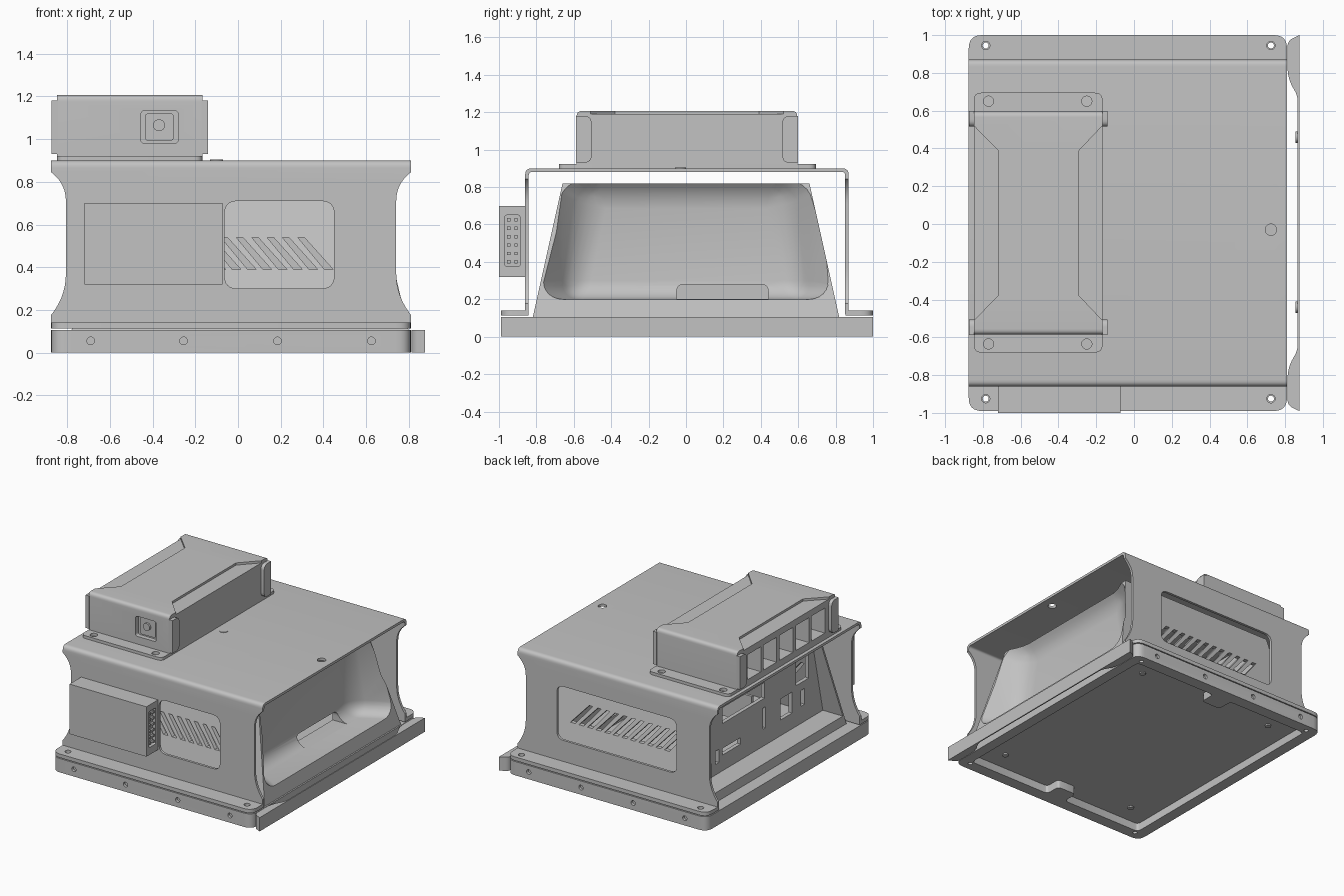
import bpy, bmesh, math
from mathutils import Vector

if "Cube" in bpy.data.objects:
    bpy.data.objects.remove(bpy.data.objects["Cube"], do_unlink=True)

grey = bpy.data.materials.new("light_grey")
grey.use_nodes = True
grey.diffuse_color = (0.54, 0.54, 0.54, 1)
bsdf = next(n for n in grey.node_tree.nodes if n.type == 'BSDF_PRINCIPLED')
bsdf.inputs["Base Color"].default_value = (0.54, 0.54, 0.54, 1)
parts = []


def rect(u0, u1, v0, v1):
    return [(u0, v0), (u1, v0), (u1, v1), (u0, v1)]


def rounded(points, radius, steps=6):
    """Soften every corner of a polygon; radius may be a list, one per corner."""
    out, n = [], len(points)
    radii = radius if isinstance(radius, list) else [radius] * n
    for i, r in enumerate(radii):
        p = Vector(points[i])
        if r == 0:
            out.append(tuple(p))
            continue
        a = p + (Vector(points[i - 1]) - p).normalized() * r
        b = p + (Vector(points[(i + 1) % n]) - p).normalized() * r
        for k in range(steps + 1):
            t = k / steps
            out.append(tuple(a * (1 - t) ** 2 + p * 2 * t * (1 - t) + b * t * t))
    return out


def circle(u, v, r, n=20):
    return [(u + r * math.cos(math.tau * i / n), v + r * math.sin(math.tau * i / n)) for i in range(n)]


def prism(name, axis, lo, hi, poly, far=None, bevel=0, keep=True):
    """Extrude a polygon along an axis, optionally to a different far polygon."""
    place = {'x': lambda u, v, w: (w, u, v), 'y': lambda u, v, w: (u, w, v), 'z': lambda u, v, w: (u, v, w)}[axis]
    bm = bmesh.new()
    a = [bm.verts.new(place(u, v, lo)) for u, v in poly]
    b = [bm.verts.new(place(u, v, hi)) for u, v in (far or poly)]
    bm.faces.new(a)
    bm.faces.new(b)
    for i in range(len(a)):
        bm.faces.new((a[i - 1], a[i], b[i], b[i - 1]))
    bmesh.ops.recalc_face_normals(bm, faces=bm.faces)
    if bevel:
        bmesh.ops.bevel(bm, geom=bm.edges[:], offset=bevel, segments=6, profile=0.5,
                        affect='EDGES', clamp_overlap=True)
    mesh = bpy.data.meshes.new(name)
    bm.to_mesh(mesh)
    bm.free()
    mesh.materials.append(grey)
    obj = bpy.data.objects.new(name, mesh)
    bpy.context.scene.collection.objects.link(obj)
    if keep:
        parts.append(obj)
    return obj


def cutter(axis, lo, hi, poly, far=None, bevel=0):
    obj = prism("cutter", axis, lo, hi, poly, far, bevel, keep=False)
    obj.hide_render = True
    return obj


def carve(obj, cutters):
    for c in cutters:
        m = obj.modifiers.new("cut", 'BOOLEAN')
        m.operation, m.solver, m.object = 'DIFFERENCE', 'EXACT', c
    dg = bpy.context.evaluated_depsgraph_get()
    mesh = bpy.data.meshes.new_from_object(obj.evaluated_get(dg))
    obj.modifiers.clear()
    obj.data = mesh
    for c in cutters:
        bpy.data.objects.remove(c, do_unlink=True)


X0, X1, Y0, Y1 = -0.875, 0.81, -0.99, 1.0
MID = (X0 + X1) / 2
corner_holes = [(x, y) for x in (-0.785, 0.725) for y in (-0.925, 0.945)]

# Base tray, hollowed from below around two screw tabs
tray = prism("base_tray", 'z', 0, 0.105, rounded(rect(X0, X1, Y0, Y1), 0.07))
recess = [(-0.79, -0.9), (-0.12, -0.9), (-0.12, -0.78), (0.04, -0.78), (0.04, -0.9), (0.73, -0.9),
          (0.73, 0.91), (0.04, 0.91), (0.04, 0.79), (-0.12, 0.79), (-0.12, 0.91), (-0.79, 0.91)]
cuts = [cutter('z', -0.1, 0.06, rounded(recess, 0.03, 3))]
for x in (-0.69, -0.255, 0.185, 0.625):
    cuts += [cutter('y', y - 0.02, y + 0.02, circle(x, 0.055, 0.018)) for y in (Y0, Y1)]
cuts += [cutter('z', -0.1, 0.2, circle(x, y, 0.016)) for x, y in corner_holes]
carve(tray, cuts)
for x in (-0.6, 0.55):
    for y in (-0.75, 0.75):
        prism("underside_screw", 'z', 0.05, 0.062, circle(x, y, 0.022))

# Bumper strip along the left side
strip = [(0.875, -0.99), (0.813, -0.96), (0.813, -0.76), (0.866, -0.67),
         (0.866, 0.68), (0.813, 0.77), (0.813, 0.97), (0.875, 1.0)]
prism("side_strip", 'z', 0, 0.105, rounded(strip, [0, 0.03, 0.06, 0.03, 0.03, 0.06, 0.03, 0]))
for y in (-0.44, 0.46):
    prism("strip_boss", 'x', 0.855, 0.868, circle(y, 0.055, 0.03))

# Mounting flanges of the cover
for name, y0, y1, radii in (("front_flange", Y0, -0.842, [0.07, 0.07, 0, 0]),
                            ("back_flange", 0.852, Y1, [0, 0, 0.07, 0.07])):
    flange = prism(name, 'z', 0.112, 0.14, rounded(rect(X0, X1, y0, y1), radii))
    carve(flange, [cutter('z', 0, 0.3, circle(x, y, 0.022)) for x, y in corner_holes if y0 < y < y1])

# Folded sheet cover with waisted ends and vent windows
T = 0.019
outer = rounded([(-0.86, 0.12), (-0.86, 0.9), (0.87, 0.9), (0.87, 0.12)], [0, 0.035, 0.035, 0])
inner = rounded([(0.87 - T, 0.12), (0.87 - T, 0.9 - T), (-0.86 + T, 0.9 - T), (-0.86 + T, 0.12)], [0, 0.02, 0.02, 0])
cover = prism("sheet_cover", 'x', X0, X1, outer + inner)
waist = [(-1.0, 0.85), (-0.878, 0.85), (-0.806, 0.78), (-0.806, 0.28), (-0.878, 0.17), (-1.0, 0.17)]
waist = rounded(waist, [0, 0.02, 0.07, 0.09, 0.02, 0])
cuts = [cutter('y', -1.2, 1.2, waist), cutter('y', -1.2, 1.2, [(2 * MID - x, z) for x, z in waist]),
        cutter('y', -1, -0.7, rounded(rect(-0.063, 0.45, 0.3, 0.71), 0.06)),
        cutter('y', 0.7, 1, rounded(rect(-0.53, 0.48, 0.3, 0.71), 0.06)),
        cutter('z', 0.8, 1, circle(0.725, -0.03, 0.03))]
carve(cover, cuts)
prism("roof_screw", 'z', 0.89, 0.904, circle(-0.1, -0.03, 0.03))

# Inner shroud: tapered shell with a flared dish at one end and a port panel at the other
shroud = prism("inner_shroud", 'z', 0.1, 0.82, rect(-0.78, 0.8, -0.82, 0.82), rect(-0.66, 0.63, -0.66, 0.66))


def trapezoid(low, high, z0, z1):
    return [(-low, z0), (low, z0), (high, z1), (-high, z1)]


cuts = [cutter('x', 0.52, 0.95, trapezoid(0.63, 0.51, 0.2, 0.785), trapezoid(0.87, 1.0, 0.2, 1.07), 0.1),
        cutter('x', -1.0, -0.6, trapezoid(0.79, 0.65, 0.17, 0.8)),
        cutter('z', 0.13, 0.79, rect(-0.57, 0.49, -0.78, 0.78), rect(-0.57, 0.49, -0.635, 0.635)),
        cutter('x', 0.4, 0.7, rounded(rect(-0.05, 0.44, 0.201, 0.28), [0, 0, 0.04, 0.04]))]
ports = [(-0.09, 0.42, 0.53, 0.65), (-0.62, -0.47, 0.48, 0.67), (-0.42, -0.28, 0.29, 0.45),
         (-0.57, -0.53, 0.3, 0.42), (-0.1, -0.07, 0.3, 0.46), (0.2, 0.42, 0.29, 0.34), (0.46, 0.5, 0.25, 0.35)]
cuts += [cutter('x', -0.7, -0.5, rect(*p)) for p in ports]
for i in range(12):
    x = 0.28 - 0.072 * i
    cuts.append(cutter('y', -1, 1, [(x, 0.54), (x + 0.03, 0.54), (x + 0.165, 0.39), (x + 0.125, 0.39)]))
carve(shroud, cuts)
prism("inner_divider", 'y', -0.01, 0.01, rect(-0.56, 0.48, 0.36, 0.57))

# Terminal box on the front wall with its sunken pin connector
terminal = prism("terminal_box", 'y', -1.0, -0.858, rect(-0.72, -0.072, 0.32, 0.7))
carve(terminal, [cutter('x', -0.1, 0, rounded(rect(-0.968, -0.888, 0.375, 0.65), 0.012))])
for y in (-0.947, -0.909):
    for i in range(6):
        z = 0.4 + 0.045 * i
        prism("connector_pin", 'x', -0.105, -0.075, rect(y - 0.009, y + 0.009, z - 0.009, z + 0.009))

# Power unit on the roof: foot plate, body, corner wraps
BX0, BX1 = -0.848, -0.167
foot = prism("unit_foot_plate", 'z', 0.899, 0.922, rounded(rect(BX0, BX1, -0.68, 0.695), 0.04))
carve(foot, [cutter('z', 0.8, 1, circle(x, y, 0.027)) for x in (-0.77, -0.25) for y in (-0.635, 0.65)])
body = prism("unit_body", 'x', BX0, BX1, rounded(rect(-0.585, 0.595, 0.91, 1.207), [0, 0, 0.03, 0.03]))
cuts = []
# stepped lips along both long top edges
for edge, ridge, out in ((BX0, -0.72, -0.9), (BX1, -0.29, -0.115)):
    cuts.append(cutter('z', 1.19, 1.25, [(out, -0.54), (edge, -0.51), (ridge, -0.38),
                                         (ridge, 0.39), (edge, 0.52), (out, 0.55)]))
# louvre openings and recessed socket
cuts += [cutter('x', -0.95, -0.72, rect(y - 0.08, y + 0.08, 0.95, 1.14))
         for y in (-0.38, -0.19, 0.005, 0.2, 0.39)]
cuts.append(cutter('y', -0.7, -0.55, rounded(rect(-0.455, -0.28, 0.98, 1.133), 0.02)))
carve(body, cuts)
prism("socket_face", 'y', -0.56, -0.54, rounded(rect(-0.435, -0.302, 0.993, 1.12), 0.015))
prism("socket_plug", 'y', -0.575, -0.54, circle(-0.37, 1.065, 0.028))
for x0, x1 in ((-0.874, BX0 + 0.005), (BX1 - 0.005, -0.14)):
    for y0, y1, radii in ((-0.588, -0.505, [0, 0.04, 0.04, 0]), (0.515, 0.598, [0.04, 0, 0, 0.04])):
        prism("unit_corner_wrap", 'x', x0, x1, rounded(rect(y0, y1, 0.93, 1.18), radii))

# Smooth the rounded bends, keep the folds crisp
bpy.ops.object.select_all(action='DESELECT')
for p in parts:
    p.select_set(True)
bpy.context.view_layer.objects.active = parts[0]
bpy.ops.object.shade_smooth_by_angle(angle=math.radians(30))
